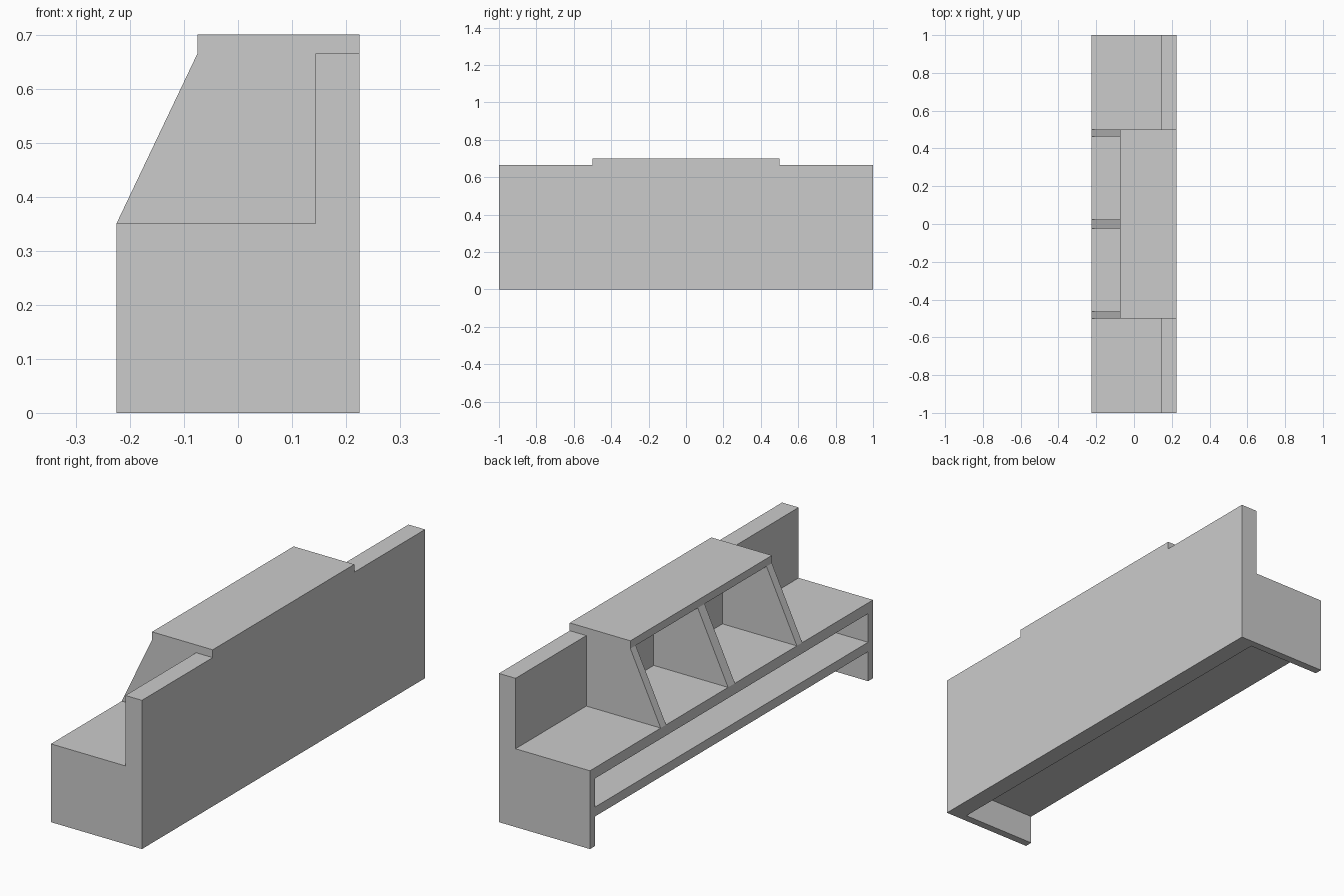
import bpy

if "Cube" in bpy.data.objects:
    bpy.data.objects.remove(bpy.data.objects["Cube"])

BACK, WALL, FRONT = 0.225, 0.143, -0.225   # x of rear face, inner wall, open front
SEAT, TOP, RIM = 0.35, 0.70, 0.665         # z levels
END = 0.035                                # side panel thickness


def prism(name, profile, y0, y1):
    """Extrude an (x, z) profile from y0 to y1."""
    n = len(profile)
    verts = [(x, y, z) for y in (y0, y1) for x, z in profile]
    faces = [tuple(range(n)), tuple(range(2 * n - 1, n - 1, -1))]
    faces += [(i, i + n, (i + 1) % n + n, (i + 1) % n) for i in range(n)]
    mesh = bpy.data.meshes.new(name)
    mesh.from_pydata(verts, [], faces)
    obj = bpy.data.objects.new(name, mesh)
    bpy.context.collection.objects.link(obj)
    return obj


def box(name, x0, x1, y0, y1, z0, z1):
    return prism(name, [(x0, z0), (x1, z0), (x1, z1), (x0, z1)], y0, y1)


# Full-length back wall
box("back_panel", WALL, BACK, -1, 1, 0, RIM)

# Bench: seat board, shelf below it, and two side panels
box("seat_board", FRONT, WALL, -1 + END, 1 - END, 0.302, SEAT)
box("lower_shelf", FRONT, WALL, -1 + END, 1 - END, 0.132, 0.174)
box("side_panel_near", FRONT, WALL, -1, -1 + END, 0, SEAT)
box("side_panel_far", FRONT, WALL, 1 - END, 1, 0, SEAT)

# Raised centre cubbies: top board and three sloped dividers
box("top_board", -0.075, BACK, -0.5, 0.5, RIM, TOP)
slope = [(FRONT, SEAT), (WALL, SEAT), (WALL, RIM), (-0.075, RIM)]
for name, y0, y1 in (("divider_near", -0.5, -0.462),
                     ("divider_middle", -0.024, 0.024),
                     ("divider_far", 0.462, 0.5)):
    prism(name, slope, y0, y1)
